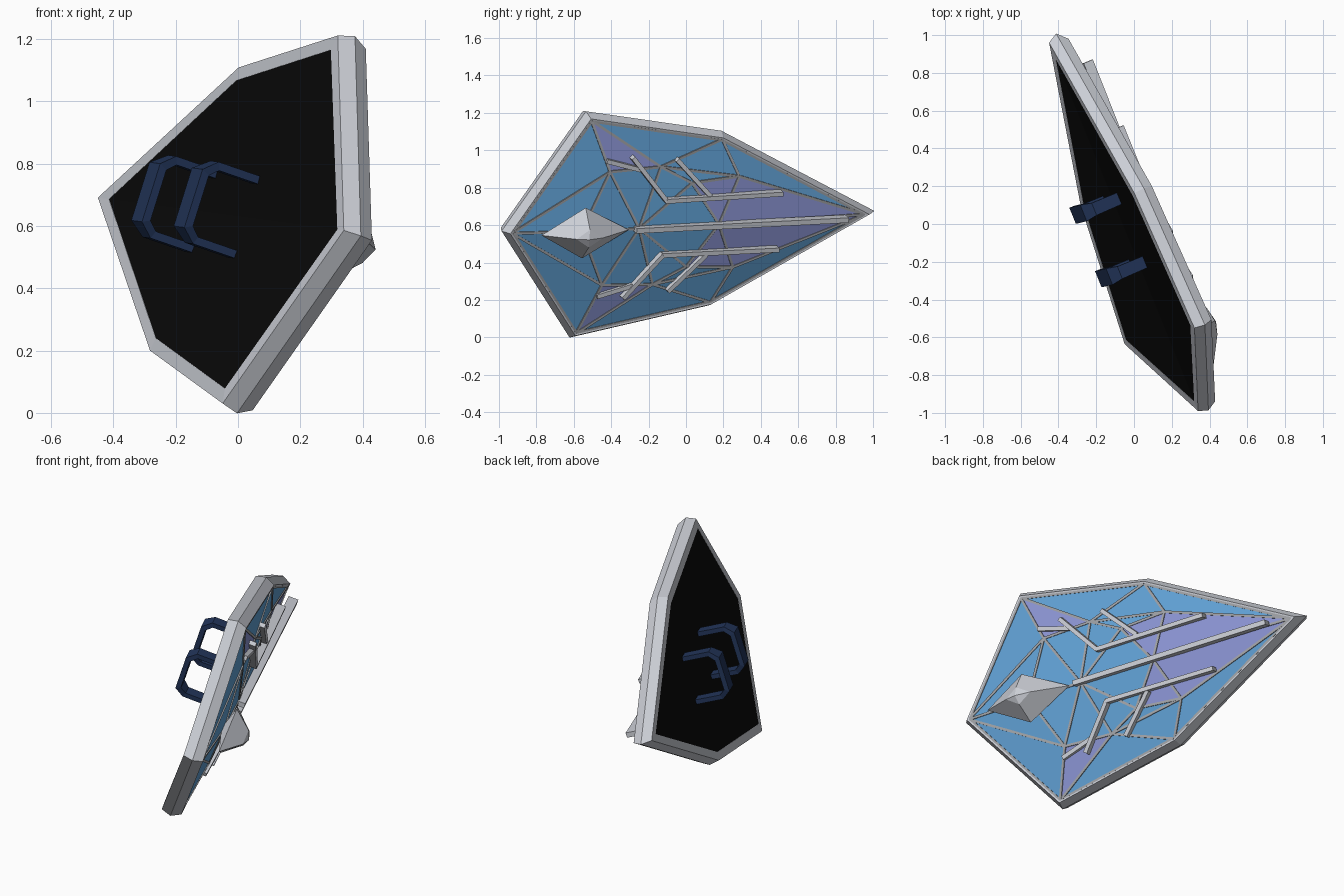
import bpy, bmesh
from mathutils import Vector, Matrix

cube = bpy.data.objects.get("Cube")
if cube:
    bpy.data.objects.remove(cube, do_unlink=True)

# Shield frame: u runs to the long tip, h across, w out of the face
U = Vector((-0.375, 0.926, 0.05)).normalized()
W = U.cross(Vector((0.298, 0.069, 0.952))).normalized()
H = W.cross(U)
FRAME = Matrix((U, H, W)).transposed().to_4x4()
FRAME.translation = H * 0.59


def material(name, color, rough=0.6):
    m = bpy.data.materials.new(name)
    m.use_nodes = True
    m.diffuse_color = (*color, 1)
    bsdf = m.node_tree.nodes["Principled BSDF"]
    bsdf.inputs["Base Color"].default_value = (*color, 1)
    bsdf.inputs["Roughness"].default_value = rough
    return m


GREY = material("light grey metal", (0.60, 0.62, 0.67))
TRIM = material("trim grey", (0.36, 0.37, 0.39))
BLUE = material("panel blue", (0.12, 0.36, 0.67))
PURPLE = material("panel purple", (0.26, 0.30, 0.66))
BLACK = material("backing black", (0.003, 0.003, 0.003))
NAVY = material("handle navy", (0.016, 0.035, 0.10))


def make(name, verts, faces, mats, indices=None, fix_normals=True):
    me = bpy.data.meshes.new(name)
    me.from_pydata([FRAME @ Vector(v) for v in verts], [], faces)
    for m in mats:
        me.materials.append(m)
    if indices:
        for poly, i in zip(me.polygons, indices):
            poly.material_index = i
    if fix_normals:
        bm = bmesh.new()
        bm.from_mesh(me)
        bmesh.ops.recalc_face_normals(bm, faces=bm.faces)
        bm.to_mesh(me)
        bm.free()
    ob = bpy.data.objects.new(name, me)
    bpy.context.collection.objects.link(ob)
    return ob


BOX = [(0, 1, 2, 3), (7, 6, 5, 4), (0, 4, 5, 1),
       (1, 5, 6, 2), (2, 6, 7, 3), (3, 7, 4, 0)]


def bar(verts, faces, p, q, width, depth):
    """Add a box from p to q whose outer face is at the given height."""
    p, q = Vector(p), Vector(q)
    side = (q - p).cross(Vector((0, 0, 1))).normalized() * width / 2
    down = Vector((0, 0, -depth))
    n = len(verts)
    for c in (p, q):
        verts += [c + side, c - side, c - side + down, c + side + down]
    faces += [tuple(n + i for i in f) for f in BOX]


# Six-sided outline, mirrored across the long axis
half = [(-0.569, 0.62, -0.289), (0.206, 0.477, -0.272)]
OUTLINE = ([(-1.015, 0, -0.247)] + half + [(1.092, 0, -0.246)]
           + [(u, -h, w) for u, h, w in reversed(half)])


def ring(offset, lift):
    """Outline moved sideways by offset and raised by lift."""
    out = []
    for i, p in enumerate(OUTLINE):
        a, b, c = (Vector(v[:2]) for v in (OUTLINE[i - 1], p, OUTLINE[(i + 1) % 6]))
        n1 = Vector((-(b - a).y, (b - a).x)).normalized()
        n2 = Vector((-(c - b).y, (c - b).x)).normalized()
        q = b + (n1 + n2) * offset / (1 + n1.dot(n2))
        out.append((q.x, q.y, p[2] + lift))
    return out


# Bevelled rim, lofted from back lip to front lip
rings = [ring(-0.045, 0.012), ring(-0.045, 0), ring(0, 0), ring(0.014, 0.055),
         ring(-0.01, 0.108), ring(-0.022, 0.106), ring(-0.022, 0.08)]
verts = [v for r in rings for v in r]
faces = [(k * 6 + i, k * 6 + (i + 1) % 6, k * 6 + 6 + (i + 1) % 6, k * 6 + 6 + i)
         for k in range(len(rings) - 1) for i in range(6)]
make("rim", verts, faces, [GREY])

# Black backing, folded on the long axis
make("backing", ring(-0.044, 0.001), [(0, 3, 2, 1), (0, 5, 4, 3)], [BLACK],
     fix_normals=False)

# Faceted front panel
edge = ring(-0.02, 0.1)
pts = {"F": edge[0], "A": edge[1], "B": edge[2], "C": edge[3],
       "P": (-0.45, 0.318, -0.142), "Q": (-0.156, 0.33, -0.145),
       "R": (0.30, 0.255, -0.14), "N": (0.025, 0.235, -0.13),
       "M": (-0.27, 0, -0.112), "S": (0.19, 0, -0.11), "G": (-0.6, 0, -0.115)}
names = list(pts)
blue = ["FPA", "AQB", "QRB", "BRC", "FGP", "GMP", "PMQ", "QMN", "MSN", "QNR"]
purple = ["APQ", "NSR", "RSC"]
verts, faces, indices = [], [], []
strut_v, strut_f, done = [], [], set()
for s in (1, -1):
    n = len(verts)
    verts += [(u, h * s, w) for u, h, w in pts.values()]
    for tri in blue + purple:
        f = tuple(n + names.index(c) for c in tri)
        area = (Vector(verts[f[1]]) - Vector(verts[f[0]])).cross(
            Vector(verts[f[2]]) - Vector(verts[f[0]]))
        faces.append(f if area.z > 0 else f[::-1])
        indices.append(int(tri in purple))
        # Thin struts on the inner seams
        for a, b in zip(tri, tri[1:] + tri[0]):
            mid = a in "FGMSC" and b in "FGMSC"
            key = (frozenset(a + b), 1 if mid else s)
            if key in done or {a, b} in ({"F", "A"}, {"A", "B"}, {"B", "C"}):
                continue
            done.add(key)
            p, q = (Vector((pts[c][0], pts[c][1] * s, pts[c][2] + 0.006)) for c in (a, b))
            bar(strut_v, strut_f, p, q, 0.014, 0.012)
make("front_panel", verts, faces, [BLUE, PURPLE], indices, fix_normals=False)
make("panel_struts", strut_v, strut_f, [TRIM])

# Thin trim where the panel meets the rim
verts, faces = [], []
for i in range(6):
    bar(verts, faces, ring(-0.025, 0.107)[i], ring(-0.025, 0.107)[(i + 1) % 6], 0.012, 0.015)
make("panel_trim", verts, faces, [TRIM])

# Raised fins: centre spine and forked branches on each side
verts, faces = [], []
bar(verts, faces, (-0.30, 0, -0.07), (0.92, 0, -0.06), 0.028, 0.055)
make("spine_fin", verts, faces, [GREY])
branch = [((0.543, 0.157, -0.088), (-0.13, 0.152, -0.085)),
          ((-0.125, 0.148, -0.085), (-0.328, 0.395, -0.118)),
          ((0.125, 0.165, -0.092), (-0.07, 0.37, -0.12)),
          ((-0.474, 0.38, -0.13), (-0.28, 0.325, -0.118))]
for side, s in (("upper", 1), ("lower", -1)):
    verts, faces = [], []
    for p, q in branch:
        bar(verts, faces, (p[0], p[1] * s, p[2]), (q[0], q[1] * s, q[2]), 0.024, 0.05)
    make(side + "_branch_fins", verts, faces, [GREY])

# Diamond boss near the short tip
base = [(-0.845, 0, -0.085), (-0.6, -0.142, -0.085), (-0.335, 0, -0.1), (-0.6, 0.142, -0.085)]
cap = [(-0.61 + (u + 0.61) * 0.3, h * 0.35, 0.012) for u, h, w in base]
verts = base + cap + [(-0.615, 0, 0.032), (-0.6, 0, -0.13)]
faces = []
for i in range(4):
    j = (i + 1) % 4
    faces += [(i, j, 4 + j, 4 + i), (4 + i, 4 + j, 8), (j, i, 9)]
make("diamond_boss", verts, faces, [GREY])

# Two bracket handles on the back, swept from a C-shaped profile
outer = [(0.138, -0.25), (0.138, -0.405), (0.098, -0.455)]
inner = [(0.112, -0.25), (0.112, -0.395), (0.085, -0.428)]
widths = [0.066, 0.07, 0.092]
outer += [(-h, w) for h, w in reversed(outer)]
inner += [(-h, w) for h, w in reversed(inner)]
widths += widths[::-1]
for name, u in (("front_handle", -0.17), ("rear_handle", 0.193)):
    verts, faces = [], []
    for o, i, b in zip(outer, inner, widths):
        verts += [(u - b / 2, *o), (u + b / 2, *o), (u + b / 2, *i), (u - b / 2, *i)]
    for k in range(0, 20, 4):
        faces += [(k + i, k + (i + 1) % 4, k + 4 + (i + 1) % 4, k + 4 + i) for i in range(4)]
    faces += [(0, 1, 2, 3), (23, 22, 21, 20)]
    make(name, verts, faces, [NAVY])
